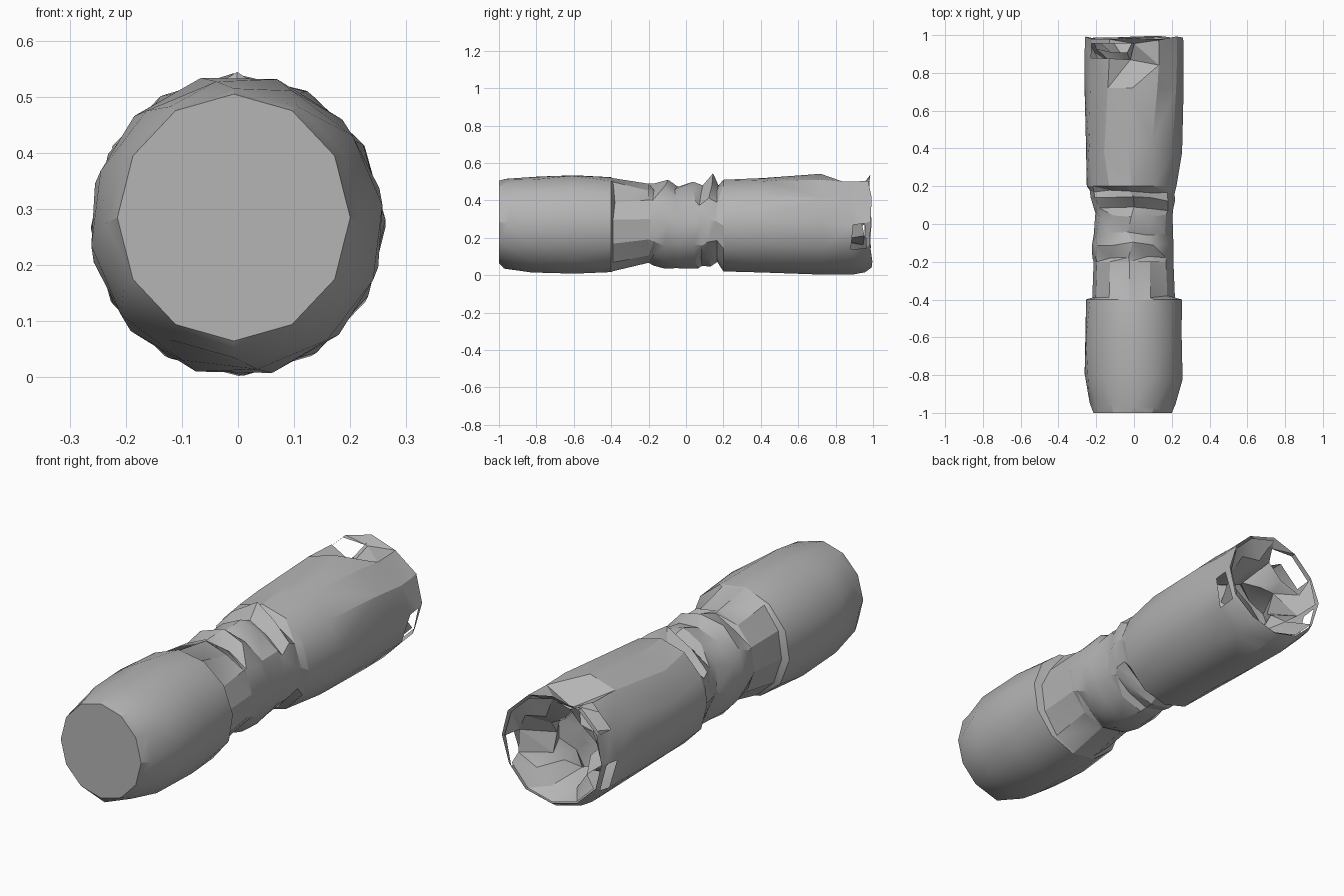
import bpy
import bmesh
import random
from math import sin, cos, pi, radians
from mathutils import Vector

random.seed(7)
SIDES = 12

cube = bpy.data.objects.get("Cube")
if cube:
    bpy.data.objects.remove(cube, do_unlink=True)

grey = bpy.data.materials.new("plain grey")
grey.use_nodes = True
tone = (0.46, 0.46, 0.46, 1)
grey.diffuse_color = tone
shader = grey.node_tree.nodes["Principled BSDF"]
shader.inputs["Base Color"].default_value = tone
shader.inputs["Roughness"].default_value = 0.8


def ring_points(y, left, right, low, high, twist=0, fold=0, wobble=0):
    """Irregular ring inside given limits; fold pinches corners above and below."""
    points = []
    for k in range(SIDES):
        a = 2 * pi * k / SIDES + radians(twist)
        pinched = k in (2, 4, 7, 10)
        s = 1 - (fold if pinched else 0)
        x = (left + right) / 2 + (right - left) / 2 * s * cos(a)
        z = (low + high) / 2 + (high - low) / 2 * s * sin(a)
        points.append((x, y + random.uniform(-wobble, wobble), z))
    return points


def loft(name, rings, cap_start=False, cap_end=False, gaps=(), moves={}):
    """Skin rings into a tube; gaps are open faces, moves shift single corners."""
    bm = bmesh.new()
    loops = [[bm.verts.new(p) for p in ring_points(*r)] for r in rings]
    for (i, k), shift in moves.items():
        loops[i][k].co += Vector(shift)
    for i in range(len(loops) - 1):
        for k in range(SIDES):
            if (i, k) in gaps:
                continue
            n = (k + 1) % SIDES
            a, b = loops[i], loops[i + 1]
            bm.faces.new((a[k], a[n], b[n], b[k]))
    if cap_start:
        bm.faces.new(loops[0][::-1])
    if cap_end:
        bm.faces.new(loops[-1])
    bmesh.ops.triangulate(bm, faces=[f for f in bm.faces if len(f.verts) == 4])
    bmesh.ops.recalc_face_normals(bm, faces=bm.faces)
    mesh = bpy.data.meshes.new(name)
    bm.to_mesh(mesh)
    bm.free()
    mesh.materials.append(grey)
    obj = bpy.data.objects.new(name, mesh)
    bpy.context.collection.objects.link(obj)
    bpy.ops.object.select_all(action="DESELECT")
    obj.select_set(True)
    bpy.context.view_layer.objects.active = obj
    bpy.ops.object.shade_smooth_by_angle(angle=radians(28))


# Rounded closed end: y, left, right, bottom, top, twist, fold, wobble
loft("closed_end", [
    (-1, -.215, .2, .065, .505),
    (-.95, -.235, .22, .035, .515, 0, 0, .025),
    (-.8, -.264, .26, .012, .53, 8, 0, .03),
    (-.6, -.265, .26, 0, .542, 14, 0, .03),
    (-.4, -.255, .255, .015, .525, 6)], cap_start=True)

# Tapered neck, flush above and below, stepped at the sides
loft("neck", [
    (-.4, -.255, .255, .015, .525, 6),
    (-.39, -.222, .218, .02, .52, 6),
    (-.2, -.215, .21, .065, .49, 6)],
    moves={(1, 1): (0, .01, -.03), (2, 2): (0, 0, -.02)})

# Crumpled waist, folded above and below with flatter flanks
loft("crumpled_waist", [
    (-.2, -.215, .21, .065, .49, 6),
    (-.18, -.222, .21, .05, .49, 6, .08, .01),
    (-.1, -.222, .21, .035, .51, 0, 0, .015),
    (-.05, -.215, .208, .035, .475, 8, 0, .01),
    (.05, -.205, .205, .035, .5, 4, .04, .015),
    (.08, -.21, .208, .05, .48, 0, .08, .01),
    (.13, -.23, .218, .045, .515, 4, .03, .015),
    (.17, -.235, .215, .07, .48, 4, .05, .01),
    (.2, -.25, .225, .02, .51)],
    moves={(6, 3): (.02, 0, .03), (7, 4): (0, 0, -.03)})

# Long sleeve, dented above and torn near its open end
loft("sleeve", [
    (.2, -.25, .225, .02, .51),
    (.4, -.257, .257, .012, .522, 8, 0, .03),
    (.72, -.262, .263, .003, .542, 2),
    (.88, -.262, .263, .003, .535, 0, 0, .012),
    (.955, -.26, .262, .015, .538),
    (.985, -.258, .26, .04, .538, 0, 0, .014)],
    gaps={(3, 3), (3, 11), (3, 6), (3, 4)},
    moves={(3, 3): (-.02, -.02, -.09), (4, 3): (0, 0, -.04),
           (3, 2): (0, -.03, 0), (4, 11): (0, .01, 0), (3, 0): (0, .02, 0)})

# Crumpled lining folded into the open end
loft("torn_lining", [
    (.98, -.25, .25, .045, .525, 0, 0, .01),
    (.93, -.21, .21, .09, .46, 10, .2, .03),
    (.8, -.14, .13, .14, .4, -8, .25, .05),
    (.72, -.18, .17, .09, .43, 8, .2, .03),
    (.7, -.06, .05, .2, .33)], cap_end=True,
    gaps={(0, 3), (0, 4), (0, 6), (0, 11)})
